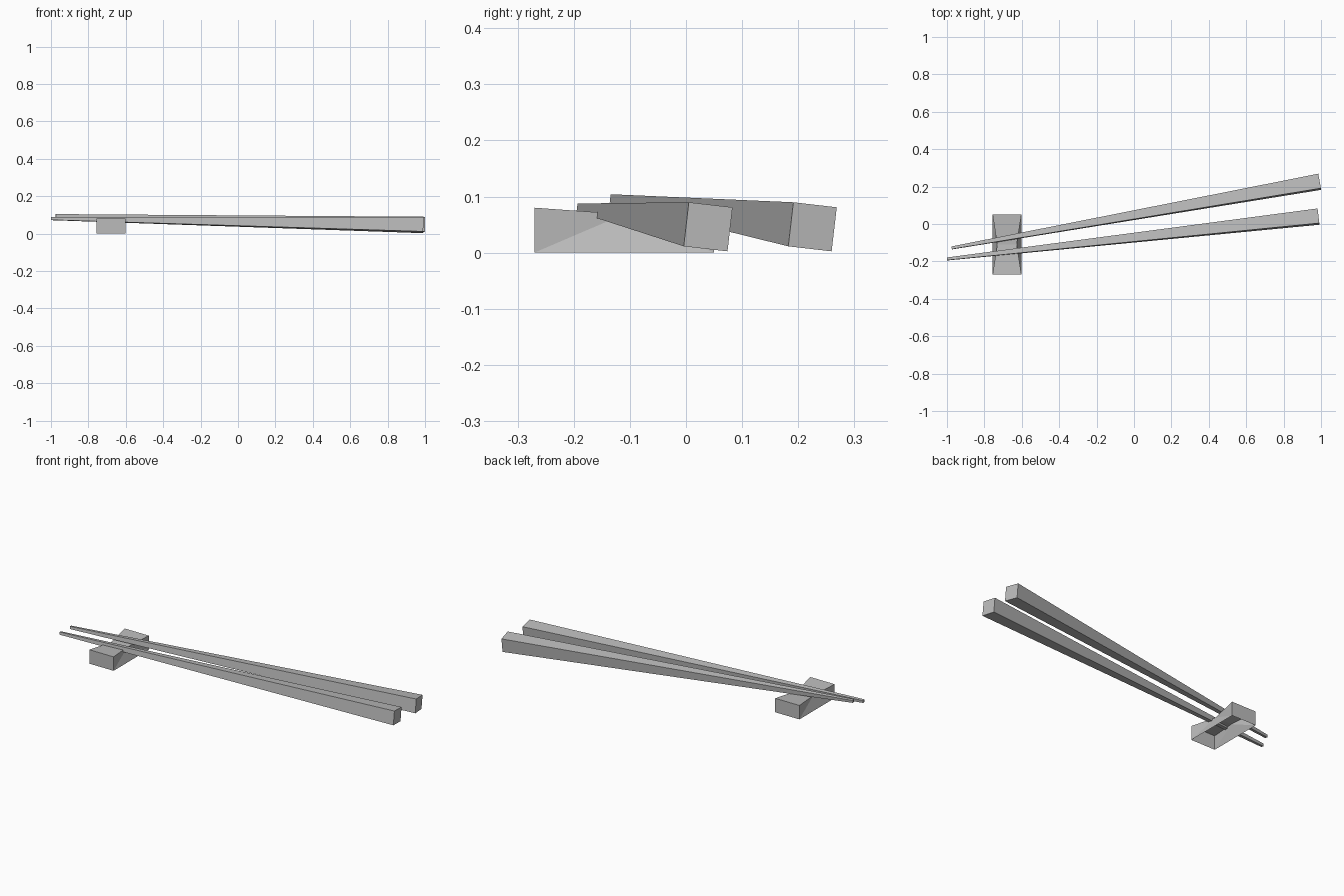
import bpy
from math import radians, sin, cos
from mathutils import Vector

cube = bpy.data.objects.get("Cube")
if cube:
    bpy.data.objects.remove(cube, do_unlink=True)

grey = bpy.data.materials.new("plain_grey")
grey.use_nodes = True
colour = (0.5, 0.5, 0.5, 1.0)
grey.diffuse_color = colour
grey.node_tree.nodes["Principled BSDF"].inputs["Base Color"].default_value = colour


def make_object(name, verts, faces):
    mesh = bpy.data.meshes.new(name)
    mesh.from_pydata(verts, [], faces)
    mesh.materials.append(grey)
    obj = bpy.data.objects.new(name, mesh)
    bpy.context.collection.objects.link(obj)
    return obj


def chopstick(name, tip, butt, tip_size=0.0145, butt_size=0.079, roll=radians(6.5)):
    """Square tapered stick, rolled slightly about its length."""
    tip, butt = Vector(tip), Vector(butt)
    axis = (butt - tip).normalized()
    side = Vector((0, 0, 1)).cross(axis).normalized()
    up = axis.cross(side)
    across = side * cos(roll) - up * sin(roll)
    upright = side * sin(roll) + up * cos(roll)
    corners = [(-1, -1), (1, -1), (1, 1), (-1, 1)]
    verts = [centre + (across * a + upright * b) * size / 2
             for centre, size in ((tip, tip_size), (butt, butt_size))
             for a, b in corners]
    faces = [(3, 2, 1, 0), (4, 5, 6, 7)]
    faces += [(i, (i + 1) % 4, (i + 1) % 4 + 4, i + 4) for i in range(4)]
    return make_object(name, verts, faces)


# Two sticks, converging at the thin ends
chopstick("front_chopstick", (-1.0, -0.187, 0.0795), (0.986, 0.0395, 0.046))
chopstick("back_chopstick", (-0.975, -0.128, 0.096), (0.992, 0.2255, 0.046))

# Rest: hollow underneath, dipped and pinched along its middle
half_width, half_length, height = 0.077, 0.16, 0.08
pinch, dip = 0.025, 0.0115
verts = [(x * half_width, y * half_length, z)
         for z in (0, height) for y in (-1, 1) for x in (-1, 1)]
verts += [(x * (half_width - pinch), 0, height - dip) for x in (-1, 1)]
faces = [(0, 1, 5, 4), (3, 2, 6, 7),               # ends
         (4, 5, 9, 8), (8, 9, 7, 6),               # sloping top
         (1, 3, 9), (1, 9, 5), (3, 7, 9),          # left side
         (2, 0, 8), (0, 4, 8), (2, 8, 6)]          # right side
rest = make_object("chopstick_rest", verts, faces)
rest.location = (-0.679, -0.11, 0)
